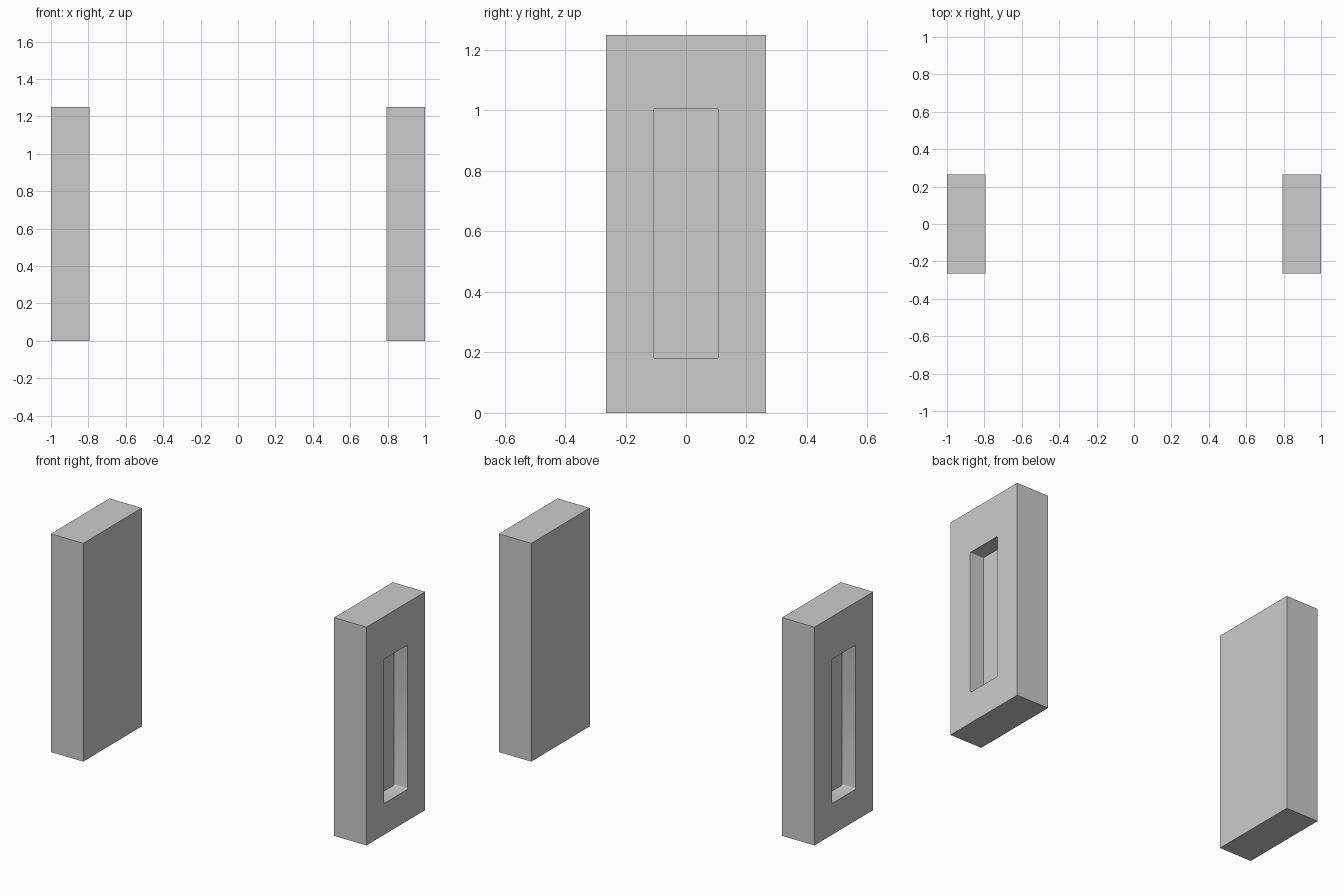
import bpy, bmesh
from mathutils import Matrix

cube = bpy.data.objects.get("Cube")
if cube:
    bpy.data.objects.remove(cube, do_unlink=True)

# One flat grey for everything
grey = bpy.data.materials.new("light_grey")
grey.use_nodes = True
colour = (0.6, 0.6, 0.6, 1)
grey.diffuse_color = colour
grey.node_tree.nodes["Principled BSDF"].inputs["Base Color"].default_value = colour

INNER, OUTER = 0.795, 1.0
HALF_DEPTH, HEIGHT = 0.265, 1.25
SLOT_HALF, SLOT_LOW, SLOT_HIGH = 0.108, 0.18, 1.005
SLOT_DEPTH, CORNER = 0.087, 0.006


def box(name, low, high):
    """Box mesh between two opposite corners."""
    bm = bmesh.new()
    size = [h - l for l, h in zip(low, high)]
    mid = [(h + l) / 2 for l, h in zip(low, high)]
    bmesh.ops.create_cube(bm, size=1, matrix=Matrix.Translation(mid) @ Matrix.Diagonal((*size, 1)))
    return bm


def finish(bm, name):
    mesh = bpy.data.meshes.new(name)
    bmesh.ops.recalc_face_normals(bm, faces=bm.faces)
    bm.to_mesh(mesh)
    bm.free()
    mesh.materials.append(grey)
    ob = bpy.data.objects.new(name, mesh)
    bpy.context.collection.objects.link(ob)
    return ob


def make_block(name, side):
    # Solid upright block
    xs = sorted((side * INNER, side * OUTER))
    block = finish(box(name, (xs[0], -HALF_DEPTH, 0), (xs[1], HALF_DEPTH, HEIGHT)), name)

    # Slot cutter with slightly rounded corners, open on the outer face
    xs = sorted((side * (OUTER - SLOT_DEPTH), side * (OUTER + SLOT_DEPTH)))
    bm = box("cutter", (xs[0], -SLOT_HALF, SLOT_LOW), (xs[1], SLOT_HALF, SLOT_HIGH))
    corners = [e for e in bm.edges
               if abs(e.verts[0].co.x - e.verts[1].co.x) > SLOT_DEPTH]
    bmesh.ops.bevel(bm, geom=corners, offset=CORNER, segments=4, profile=0.5, affect="EDGES")
    cutter = finish(bm, name + "_slot_cutter")

    # Cut the slot and smooth its corners
    mod = block.modifiers.new("slot", "BOOLEAN")
    mod.operation, mod.object, mod.solver = "DIFFERENCE", cutter, "EXACT"
    bpy.ops.object.select_all(action="DESELECT")
    block.select_set(True)
    bpy.context.view_layer.objects.active = block
    bpy.ops.object.modifier_apply(modifier="slot")
    bpy.data.objects.remove(cutter, do_unlink=True)
    bpy.ops.object.shade_smooth_by_angle()


make_block("left_block", 1)
make_block("right_block", -1)
